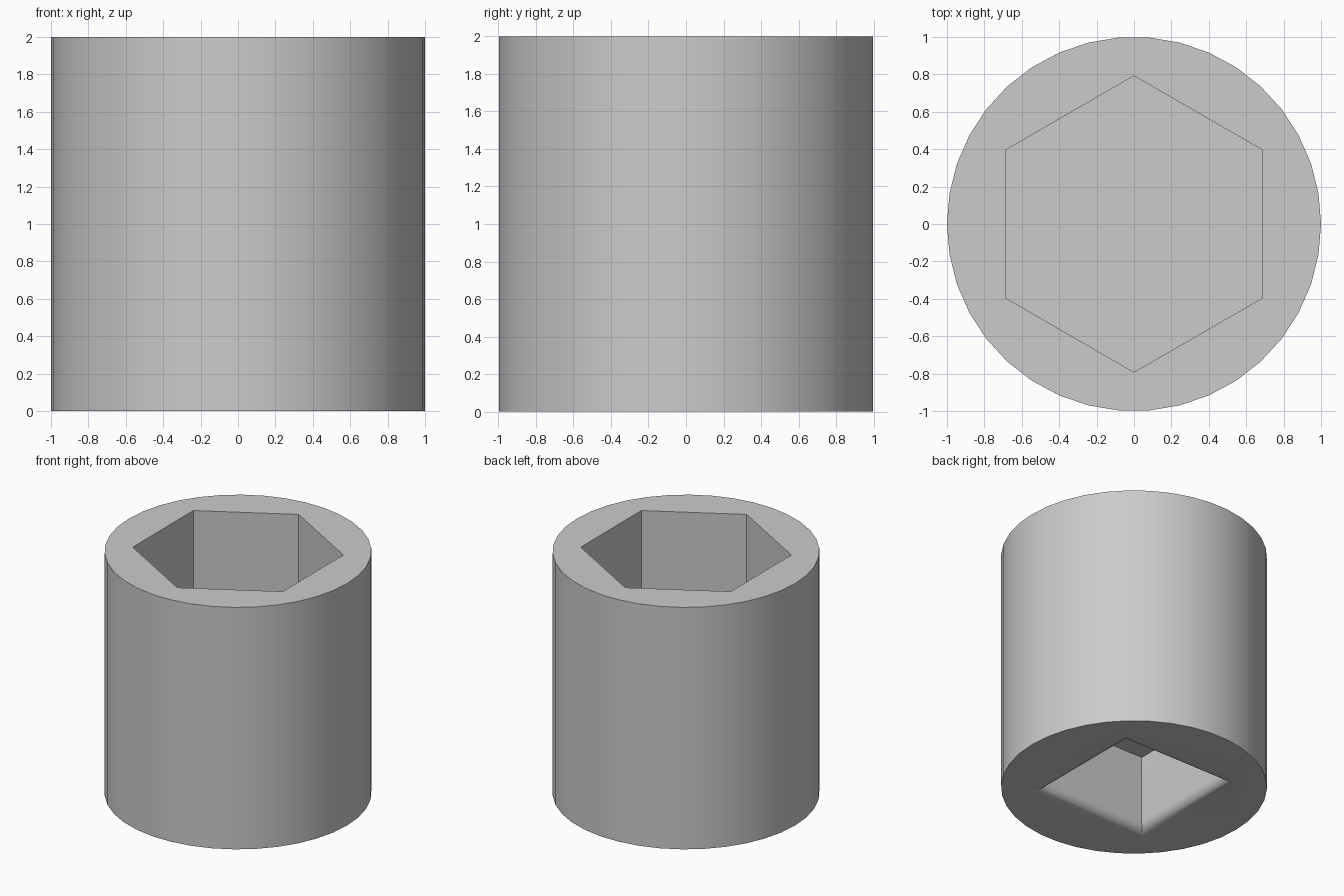
import bpy, bmesh
from math import pi, sin, cos

cube = bpy.data.objects.get("Cube")
if cube:
    bpy.data.objects.remove(cube, do_unlink=True)

HEIGHT = 2.0
HEX_FLOOR = 1.0      # floor of the hexagonal recess
DRIVE_DEPTH = 0.64   # depth of the square drive hole
DRIVE_HALF = 0.47    # half width of the square drive hole
FILLET = 0.08        # rounded mouth of the drive hole

steel = bpy.data.materials.new("steel_grey")
steel.use_nodes = True
grey = (0.6, 0.6, 0.6, 1)
steel.diffuse_color = grey
steel.node_tree.nodes["Principled BSDF"].inputs["Base Color"].default_value = grey


def prism(name, sides, rings, start):
    """Closed solid lofted through (radius, z) rings, listed bottom to top."""
    bm = bmesh.new()
    loops = []
    for r, z in rings:
        angles = [start + 2 * pi * i / sides for i in range(sides)]
        loops.append([bm.verts.new((r * cos(a), r * sin(a), z)) for a in angles])
    bm.faces.new(loops[0][::-1])
    bm.faces.new(loops[-1])
    for low, high in zip(loops, loops[1:]):
        for i in range(sides):
            j = (i + 1) % sides
            bm.faces.new((low[i], low[j], high[j], high[i]))
    mesh = bpy.data.meshes.new(name)
    bm.to_mesh(mesh)
    bm.free()
    mesh.materials.append(steel)
    obj = bpy.data.objects.new(name, mesh)
    bpy.context.collection.objects.link(obj)
    return obj


# Round outer body
body = prism("socket_body", 38, [(1, 0), (1, HEIGHT)], 0)

# Hexagonal recess in the top
hex_cutter = prism("hex_recess_cutter", 6, [(0.792, HEX_FLOOR), (0.792, HEIGHT + 0.1)], pi / 6)

# Square drive hole in the bottom, with a rounded mouth
profile = [(DRIVE_HALF + FILLET, -0.1)]
for k in range(5):
    a = pi / 2 * k / 4
    profile.append((DRIVE_HALF + FILLET * (1 - sin(a)), FILLET * (1 - cos(a))))
profile.append((DRIVE_HALF, DRIVE_DEPTH))
drive_cutter = prism("square_drive_cutter", 4, [(h * 2 ** 0.5, z) for h, z in profile], pi / 4)

# Cut both recesses, then remove the cutters
bpy.ops.object.select_all(action="DESELECT")
body.select_set(True)
bpy.context.view_layer.objects.active = body
for cutter in (hex_cutter, drive_cutter):
    mod = body.modifiers.new("cut", "BOOLEAN")
    mod.operation = "DIFFERENCE"
    mod.solver = "EXACT"
    mod.object = cutter
    bpy.ops.object.modifier_apply(modifier=mod.name)
    bpy.data.objects.remove(cutter, do_unlink=True)

# Smooth sides and mouth, sharp rims and corners
bpy.ops.object.shade_smooth_by_angle(angle=pi / 6)
